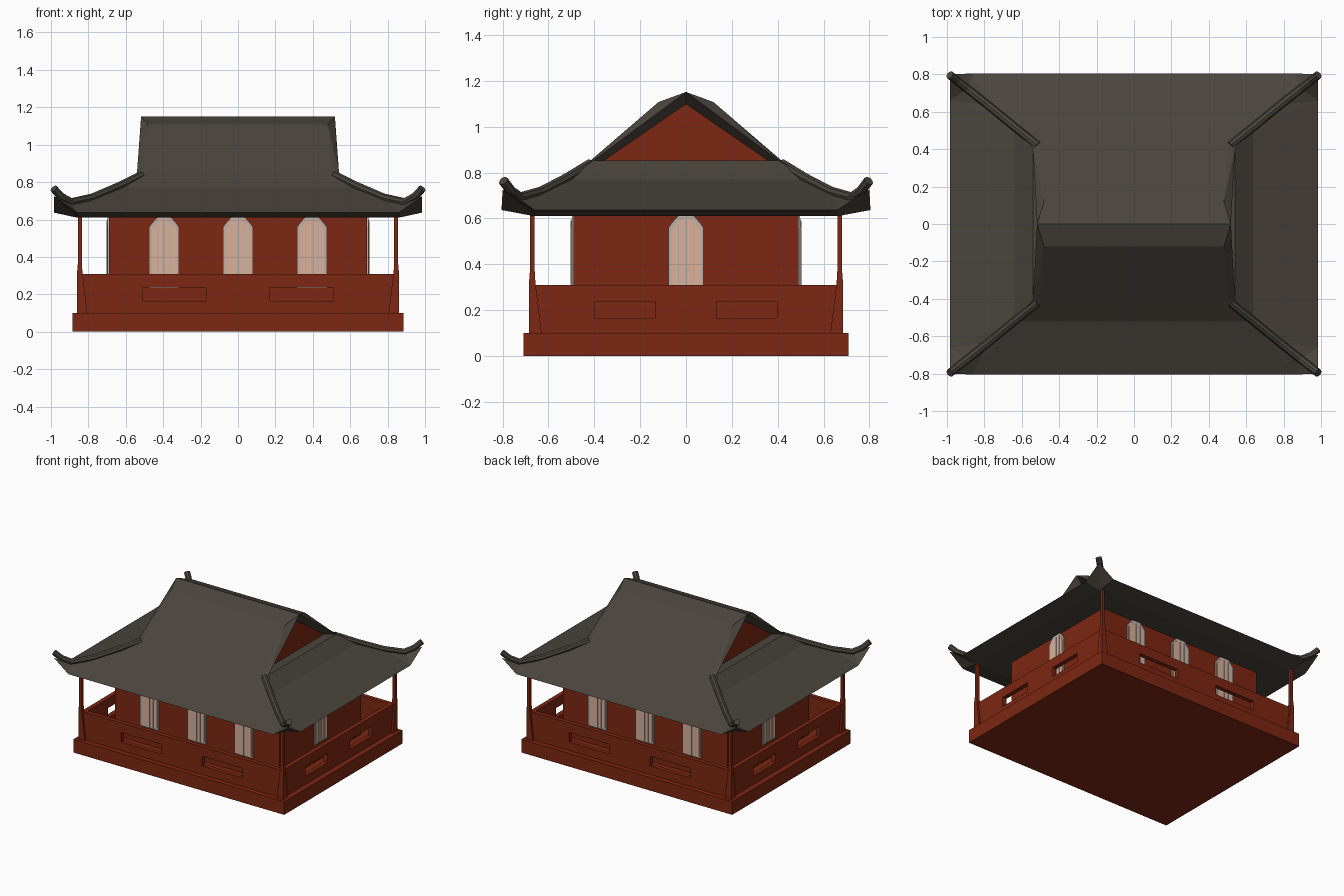
import bpy, bmesh, math
from mathutils import Vector, Matrix

if "Cube" in bpy.data.objects:
    bpy.data.objects.remove(bpy.data.objects["Cube"])


def mat(name, rgb):
    m = bpy.data.materials.new(name)
    m.diffuse_color = (*rgb, 1)
    m.use_nodes = True
    m.node_tree.nodes["Principled BSDF"].inputs["Base Color"].default_value = m.diffuse_color
    return m


RED = mat("red_wood", (0.205, 0.02, 0.006))
TILE = mat("dark_roof_tile", (0.068, 0.058, 0.046))
GREY = mat("window_frame_grey", (0.50, 0.44, 0.41))
PANE = mat("window_pane_peach", (0.70, 0.44, 0.33))


def finish(name, bm, *mats):
    bmesh.ops.remove_doubles(bm, verts=bm.verts, dist=1e-5)
    bmesh.ops.recalc_face_normals(bm, faces=bm.faces)
    me = bpy.data.meshes.new(name)
    bm.to_mesh(me)
    bm.free()
    ob = bpy.data.objects.new(name, me)
    for m in mats:
        me.materials.append(m)
    bpy.context.collection.objects.link(ob)
    return ob


def add_box(bm, lo, hi):
    lo, hi = Vector(lo), Vector(hi)
    mtx = Matrix.Translation((lo + hi) / 2) @ Matrix.Diagonal((*(hi - lo), 1))
    bmesh.ops.create_cube(bm, size=1, matrix=mtx)


def box(name, lo, hi, *mats):
    bm = bmesh.new()
    add_box(bm, lo, hi)
    return finish(name, bm, *mats)


# platform and inner hall
box("platform", (-.885, -.71, 0), (.885, .71, .10), RED)
box("hall", (-.69, -.49, .10), (.69, .49, .615), RED)

# low veranda wall: hollow ring with two openings per side
wall = box("veranda_wall", (-.845, -.672, .10), (.845, .672, .31), RED)
cuts = [((-.812, -.64, 0), (.812, .64, .5))]
cuts += [((s * .34 - .17, -1, .165), (s * .34 + .17, 1, .237)) for s in (-1, 1)]
cuts += [((-1, s * .265 - .132, .165), (1, s * .265 + .132, .237)) for s in (-1, 1)]
cutters = []
for lo, hi in cuts:
    c = box("wall_cutter", lo, hi, RED)
    c.hide_render = True
    md = wall.modifiers.new("cut", 'BOOLEAN')
    md.operation, md.solver, md.object = 'DIFFERENCE', 'EXACT', c
    cutters.append(c)
bpy.context.view_layer.objects.active = wall
for md in list(wall.modifiers):
    bpy.ops.object.modifier_apply(modifier=md.name)
for c in cutters:
    bpy.data.objects.remove(c)

# corner posts, flared at the foot: (height, outer inset, width)
bm = bmesh.new()
for sx in (-1, 1):
    for sy in (-1, 1):
        rings = []
        for z, inset, w in ((.10, 0, .055), (.32, 0, .028), (.37, .004, .021), (.615, .004, .021)):
            ox, oy = .86 - inset, .685 - inset
            rings.append([bm.verts.new((sx * x, sy * y, z)) for x, y in
                          ((ox, oy), (ox - w, oy), (ox - w, oy - w), (ox, oy - w))])
        for a, b in zip(rings, rings[1:]):
            for i in range(4):
                j = (i + 1) % 4
                bm.faces.new((a[i], a[j], b[j], b[i]))
        bm.faces.new(rings[0])
        bm.faces.new(rings[-1])
finish("corner_posts", bm, RED)


# arched windows on all four sides
def prism(bm, pts, d0, d1, mtx, mi):
    a = [bm.verts.new(mtx @ Vector((x, -d0, z))) for x, z in pts]
    b = [bm.verts.new(mtx @ Vector((x, -d1, z))) for x, z in pts]
    n = len(pts)
    fs = [bm.faces.new(a), bm.faces.new(b)]
    fs += [bm.faces.new((a[i], a[(i + 1) % n], b[(i + 1) % n], b[i])) for i in range(n)]
    for f in fs:
        f.material_index = mi


def arch(x0, w, top, z0):
    half = [(w, z0), (w, top - .055), (w * .85, top - .038), (w * .5, top - .006), (w * .3, top)]
    return [(x0 + x, z) for x, z in half] + [(x0 - x, z) for x, z in reversed(half)]


def window(bm, x0, mtx):
    prism(bm, arch(x0, .077, .614, .235), 0, .008, mtx, 0)
    prism(bm, arch(x0, .066, .600, .248), .008, .010, mtx, 1)
    for dx, w in ((0, .005), (-.033, .002), (.033, .002)):
        l, r = x0 + dx - w, x0 + dx + w
        prism(bm, [(l, .24), (r, .24), (r, .592), (l, .592)], .010, .013, mtx, 0)


bm = bmesh.new()
for k, (dist, xs) in enumerate(((.49, (-.395, 0, .395)), (.69, (0,)),
                                (.49, (-.395, 0, .395)), (.69, (0,)))):
    mtx = Matrix.Rotation(k * math.pi / 2, 4, 'Z') @ Matrix.Translation((0, -dist, 0))
    for x0 in xs:
        window(bm, x0, mtx)
finish("windows", bm, GREY, PANE)

# hip and gable roof: one quarter, mirrored four ways
P = dict(
    r=(0, 0, 1.152), A0=(.518, 0, 1.152), b1=(0, .12, 1.108), B1=(.48, .12, 1.108),
    b2=(0, .42, .85), B2=(.505, .42, .85), A2=(.54, .405, .852),          # ridge, slope, verge
    h=(0, .52, .77), H1=(.64, .52, .77), H2=(.78, .635, .713),
    H3=(.89, .725, .688), C=(.985, .80, .725),                            # hip line
    e=(0, .805, .637), E=(.86, .805, .637), F=(.985, .66, .637), f=(.985, 0, .637),  # eaves
    s1=(.64, 0, .77), s0=(.54, 0, .852),                                  # side slope
    G0=(.47, 0, 1.10), G2=(.47, .36, .852), G=(.47, 0, .852),             # gable
    U=(.86, .66, .61), uy=(0, .66, .61), ux=(.86, 0, .61), u=(0, 0, .61)) # underside
FACES = ("r A0 B1 b1,b1 B1 B2 b2,b2 B2 H1 h,h H1 E e,H1 H2 E,H2 H3 E,H3 C E,"
         "H1 F f s1,H1 H2 F,H2 H3 F,H3 C F,A2 H1 s1 s0,B2 A2 H1,s0 A2 G2 G,"
         "A0 B1 A2,B1 B2 A2,A0 A2 G2 G0,G0 G2 G,"
         "e E U uy,E C U,C F U,F f ux U,u uy U ux")
bm = bmesh.new()
for sx in (-1, 1):
    for sy in (-1, 1):
        V = {k: bm.verts.new((sx * x, sy * y, z)) for k, (x, y, z) in P.items()}
        for names in FACES.split(","):
            face = bm.faces.new([V[n] for n in names.split()])
            face.material_index = int(names == "G0 G2 G")
finish("roof", bm, TILE, RED)

# raised hip ridges with upturned ends
PATH = [(.515, .42, .838), (.64, .52, .777), (.78, .635, .717), (.89, .722, .693),
        (.945, .765, .722), (.985, .797, .765)]
bm = bmesh.new()
for sx in (-1, 1):
    for sy in (-1, 1):
        pts = [Vector((sx * x, sy * y, z)) for x, y, z in PATH]
        rings = []
        for i, p in enumerate(pts):
            t = (pts[min(i + 1, len(pts) - 1)] - pts[max(i - 1, 0)]).normalized()
            side = t.cross(Vector((0, 0, 1))).normalized()
            up = side.cross(t)
            rings.append([bm.verts.new(p + .022 * (side * math.cos(a) + up * math.sin(a)))
                          for a in (k * math.pi / 4 for k in range(8))])
        for a, b in zip(rings, rings[1:]):
            for i in range(8):
                j = (i + 1) % 8
                bm.faces.new((a[i], a[j], b[j], b[i]))
        bm.faces.new(rings[0])
        bm.faces.new(rings[-1])
finish("hip_ridges", bm, TILE)
